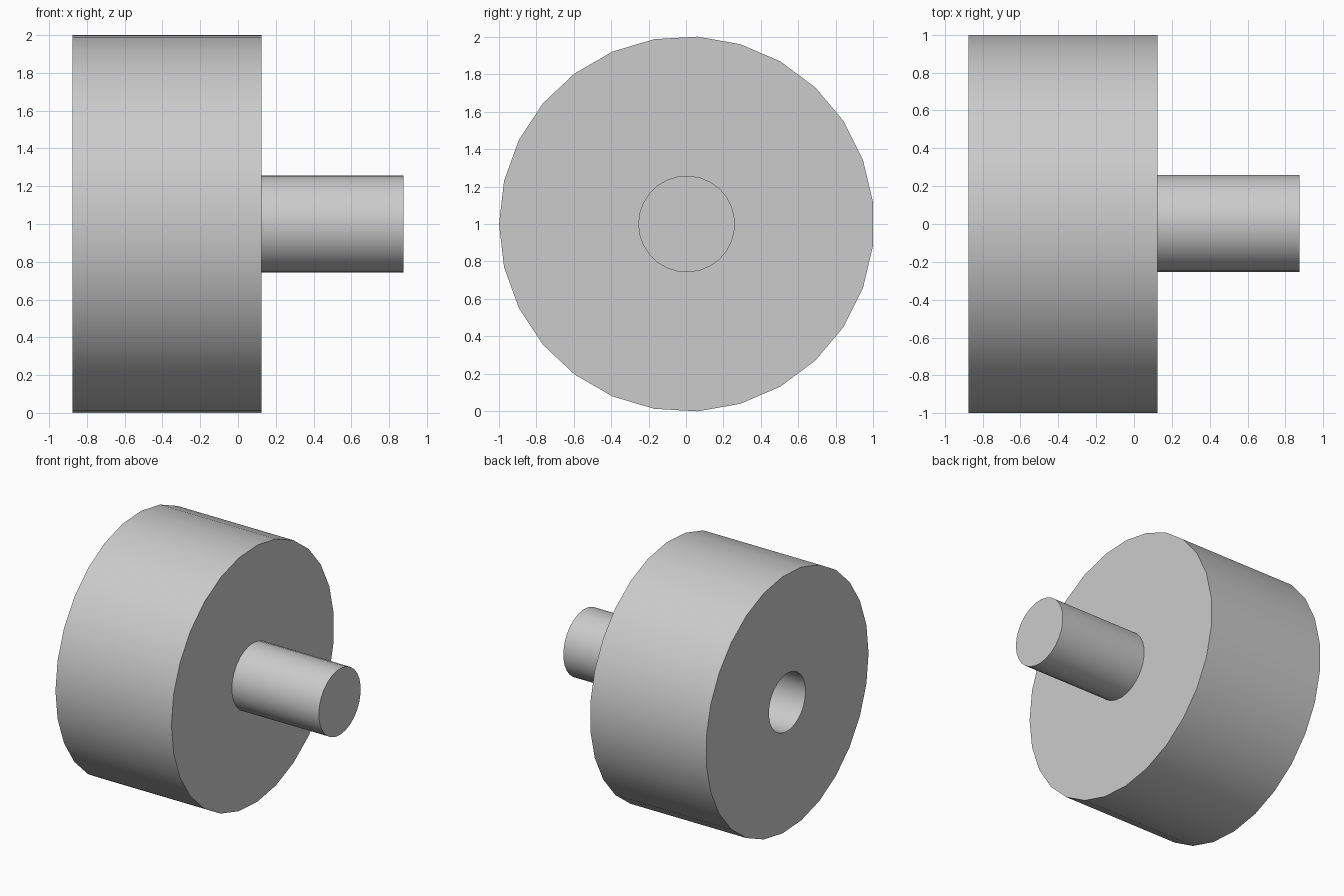
import bpy
import bmesh
from math import cos, sin, pi, radians

cube = bpy.data.objects.get("Cube")
if cube:
    bpy.data.objects.remove(cube, do_unlink=True)

SIDES = 27
AXIS_Y, AXIS_Z = 0.0034, 1.0

grey = bpy.data.materials.new("plain_grey")
grey.use_nodes = True
colour = (0.6, 0.6, 0.6, 1)
grey.diffuse_color = colour
grey.node_tree.nodes["Principled BSDF"].inputs["Base Color"].default_value = colour


def turned(name, profile):
    """Turn (x, radius) points around the x axis and cap both ends."""
    bm = bmesh.new()
    rings = []
    for x, r in profile:
        angles = [pi + 2 * pi * i / SIDES for i in range(SIDES)]
        rings.append([bm.verts.new((x, r * cos(a), r * sin(a))) for a in angles])
    for a, b in zip(rings, rings[1:]):
        for i in range(SIDES):
            j = (i + 1) % SIDES
            bm.faces.new((a[i], a[j], b[j], b[i]))
    bm.faces.new(rings[0])
    bm.faces.new(rings[-1])
    bmesh.ops.recalc_face_normals(bm, faces=bm.faces)
    mesh = bpy.data.meshes.new(name)
    bm.to_mesh(mesh)
    bm.free()
    mesh.materials.append(grey)
    obj = bpy.data.objects.new(name, mesh)
    obj.location = (0, AXIS_Y, AXIS_Z)
    bpy.context.collection.objects.link(obj)
    bpy.ops.object.select_all(action="DESELECT")
    obj.select_set(True)
    bpy.context.view_layer.objects.active = obj
    bpy.ops.object.shade_smooth_by_angle(angle=radians(30))
    return obj


# Wide drum with a blind bore in its outer face
turned("drum", [(-0.125, 0.226), (-0.875, 0.226), (-0.875, 1.0017), (0.125, 1.0017)])

# Solid shaft standing out of the other face
turned("shaft", [(0.125, 0.258), (0.875, 0.258)])
